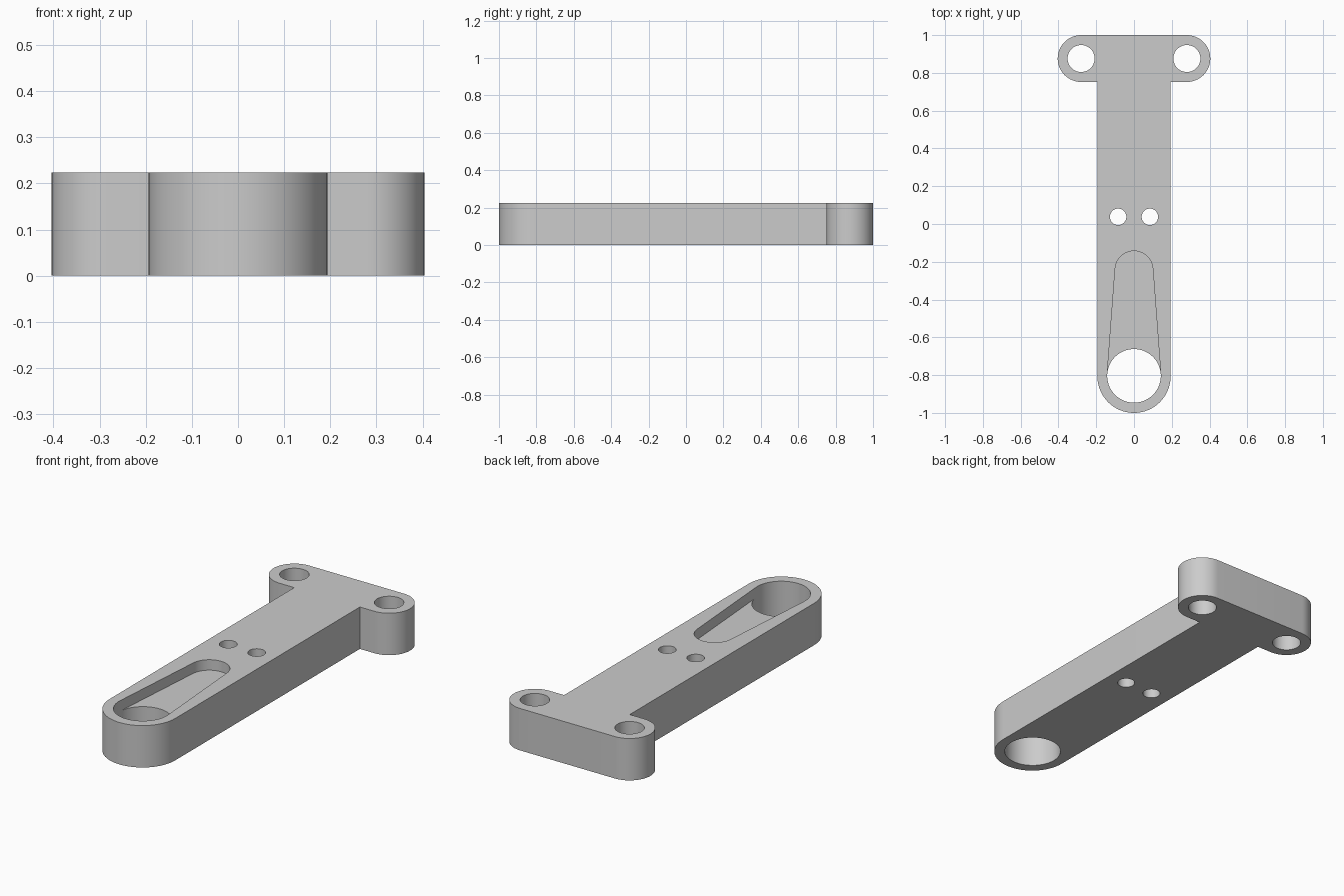
import bpy, bmesh
from math import sin, cos, asin, pi, radians

if "Cube" in bpy.data.objects:
    bpy.data.objects.remove(bpy.data.objects["Cube"], do_unlink=True)

HEIGHT = 0.224
FLOOR = 0.168            # pocket floor
HALF_W = 0.194           # half width of the bar
BORE_Y, BORE_R = -0.804, 0.142
TIP_Y, TIP_R = -0.243, 0.1
EAR_X, EAR_Y, EAR_R = 0.28, 0.876, 0.124
LOW, HIGH = -0.1, HEIGHT + 0.1   # cutter overshoot


def arc(x, y, r, a0, a1, steps=32):
    return [(x + r * cos(a0 + (a1 - a0) * i / steps),
             y + r * sin(a0 + (a1 - a0) * i / steps)) for i in range(steps + 1)]


def ring(bm, pts, z):
    return [bm.verts.new((x, y, z)) for x, y in pts]


def walls(bm, lower, upper):
    n = len(lower)
    for i in range(n):
        j = (i + 1) % n
        bm.faces.new((lower[i], lower[j], upper[j], upper[i]))


def prism(bm, pts, z0, z1):
    lower, upper = ring(bm, pts, z0), ring(bm, pts, z1)
    walls(bm, lower, upper)
    bm.faces.new(lower[::-1])
    bm.faces.new(upper)


def finish(bm, name):
    bmesh.ops.recalc_face_normals(bm, faces=bm.faces)
    mesh = bpy.data.meshes.new(name)
    bm.to_mesh(mesh)
    bm.free()
    obj = bpy.data.objects.new(name, mesh)
    bpy.context.collection.objects.link(obj)
    return obj


# T-shaped arm: rounded front end, two rounded ears at the back
outline = (arc(EAR_X, EAR_Y, EAR_R, -pi / 2, pi / 2)
           + arc(-EAR_X, EAR_Y, EAR_R, pi / 2, 1.5 * pi)
           + [(-HALF_W, EAR_Y - EAR_R)]
           + arc(0, -1 + HALF_W, HALF_W, pi, 2 * pi)
           + [(HALF_W, EAR_Y - EAR_R)])
bm = bmesh.new()
prism(bm, outline, 0, HEIGHT)
arm = finish(bm, "lever_arm")

# Cutter: ear holes and the pair of small pin holes
bm = bmesh.new()
for side in (-1, 1):
    for x, y, r in ((EAR_X, EAR_Y, 0.0715), (0.084, 0.038, 0.0435)):
        prism(bm, arc(side * x, y, r, 0, 2 * pi, 48)[:-1], LOW, HIGH)

# Cutter: tapered pocket that opens into the large through bore
tilt = asin((BORE_R - TIP_R) / (TIP_Y - BORE_Y))
tip = arc(0, TIP_Y, TIP_R, tilt, pi - tilt)
front = arc(0, BORE_Y, BORE_R, pi - tilt, 2 * pi + tilt)
inner = arc(0, BORE_Y, BORE_R, tilt, pi - tilt)[1:-1]
top = ring(bm, tip + front, HIGH)
tip_v, front_v, inner_v = (ring(bm, p, FLOOR) for p in (tip, front, inner))
bottom = ring(bm, front + inner, LOW)
walls(bm, tip_v + front_v, top)
walls(bm, bottom, front_v + inner_v)
bm.faces.new(top)
bm.faces.new(bottom[::-1])
bm.faces.new(tip_v + front_v[:1] + inner_v[::-1] + front_v[-1:])
cutter = finish(bm, "hole_cutter")
cutter.hide_render = True

# Cut the holes and bake the result
mod = arm.modifiers.new("holes", 'BOOLEAN')
mod.operation = 'DIFFERENCE'
mod.solver = 'EXACT'
mod.object = cutter
bpy.context.view_layer.objects.active = arm
arm.select_set(True)
bpy.ops.object.modifier_apply(modifier=mod.name)
bpy.data.objects.remove(cutter, do_unlink=True)

# Plain grey metal
grey = bpy.data.materials.new("light_grey")
grey.use_nodes = True
colour = (0.6, 0.6, 0.6, 1)
grey.diffuse_color = colour
grey.node_tree.nodes["Principled BSDF"].inputs["Base Color"].default_value = colour
arm.data.materials.clear()
arm.data.materials.append(grey)

bpy.ops.object.shade_smooth_by_angle(angle=radians(30))
